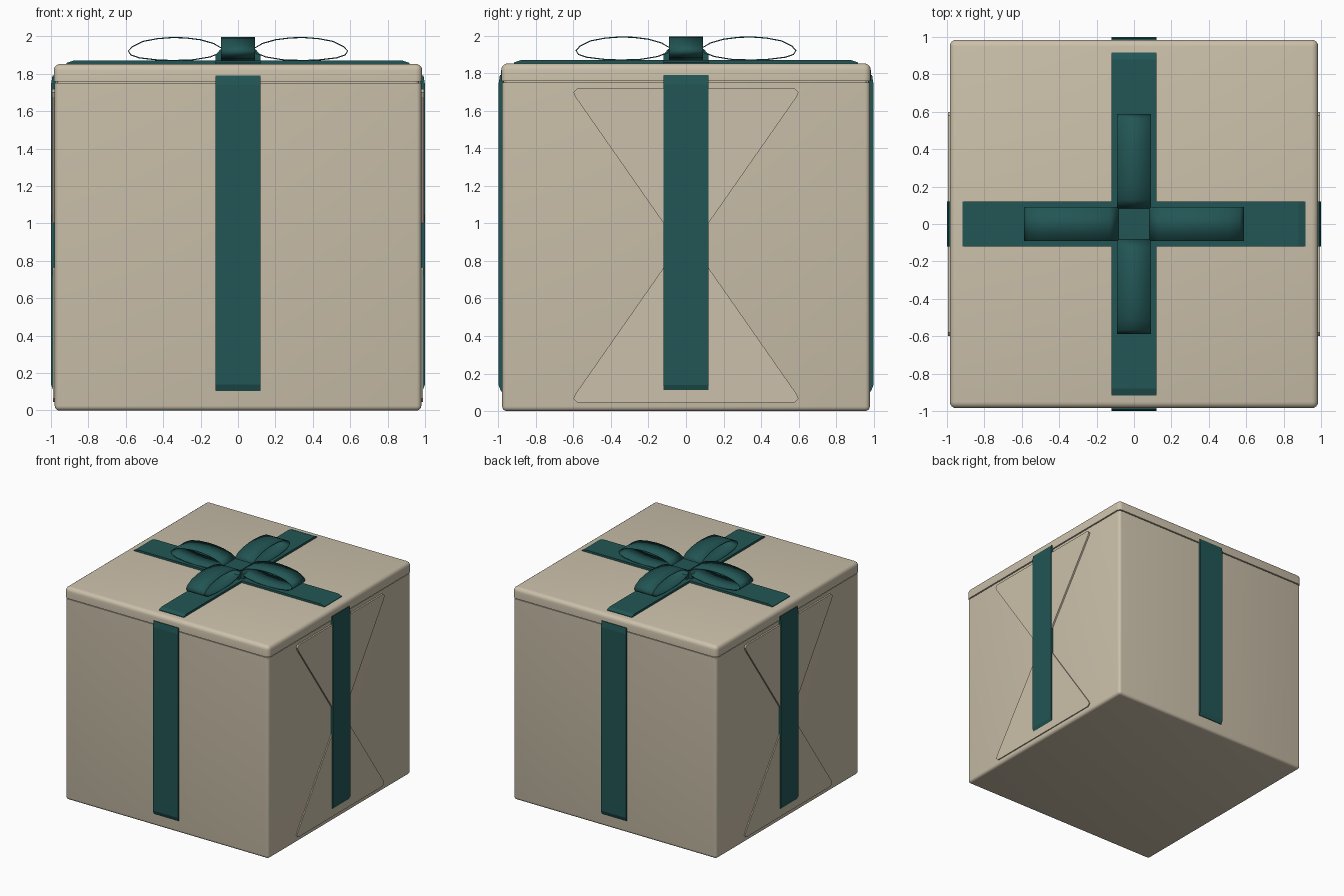
import bpy, bmesh, math
from mathutils import Matrix

if "Cube" in bpy.data.objects:
    bpy.data.objects.remove(bpy.data.objects["Cube"])


def material(name, rgb):
    m = bpy.data.materials.new(name)
    m.diffuse_color = (*rgb, 1)
    m.use_nodes = True
    m.node_tree.nodes["Principled BSDF"].inputs["Base Color"].default_value = m.diffuse_color
    return m


CARD = material("beige card", (0.60, 0.53, 0.405))
TEAL = material("teal ribbon", (0.016, 0.092, 0.09))


def finish(name, bm, mat, angle=0.0):
    """Turn a bmesh into an object, turned about the vertical axis."""
    bmesh.ops.recalc_face_normals(bm, faces=bm.faces)
    bm.transform(Matrix.Rotation(angle, 4, 'Z'))
    me = bpy.data.meshes.new(name)
    bm.to_mesh(me)
    bm.free()
    me.materials.append(mat)
    ob = bpy.data.objects.new(name, me)
    bpy.context.collection.objects.link(ob)
    return ob


def smooth(ob, deg=35):
    bpy.ops.object.select_all(action='DESELECT')
    ob.select_set(True)
    bpy.context.view_layer.objects.active = ob
    bpy.ops.object.shade_smooth_by_angle(angle=math.radians(deg))


def rounded_box(name, half, z0, z1, radius, round_z, mat):
    """Box with rounded upright edges and one rounded rim at height round_z."""
    bm = bmesh.new()
    bmesh.ops.create_cube(bm, size=1, matrix=Matrix.Translation((0, 0, (z0 + z1) / 2))
                          @ Matrix.Diagonal((2 * half, 2 * half, z1 - z0, 1)))
    edges = [e for e in bm.edges
             if abs(e.verts[0].co.z - e.verts[1].co.z) > 0.01
             or all(abs(v.co.z - round_z) < 0.001 for v in e.verts)]
    bmesh.ops.bevel(bm, geom=edges, offset=radius, segments=4, profile=0.5, affect='EDGES')
    smooth(finish(name, bm, mat))


def prism(name, pts, lo, hi, place, mat, angle=0.0):
    """Extrude a 2D outline from lo to hi; place maps (a, b, depth) to a point."""
    bm = bmesh.new()
    rings = [[bm.verts.new(place(a, b, d)) for a, b in pts] for d in (lo, hi)]
    n = len(pts)
    for i in range(n):
        j = (i + 1) % n
        bm.faces.new((rings[0][i], rings[0][j], rings[1][j], rings[1][i]))
    for r in rings:
        bm.faces.new(r)
    return finish(name, bm, mat, angle)


def across(r, z, d):      # outline seen edge-on, extruded sideways
    return (r, d, z)


def outward(t, z, d):     # outline seen face-on, extruded outward
    return (d, t, z)


# Box and lid, with a thin recessed seam between them
rounded_box("box_body", 0.98, 0.0, 1.752, 0.025, 0.0, CARD)
rounded_box("lid_seam", 0.968, 1.74, 1.77, 0.025, -1, CARD)
rounded_box("lid", 0.985, 1.759, 1.853, 0.035, 1.853, CARD)

# Triangular folded flaps on the two wrapped ends
TOP_FLAP = [(-0.58, 1.72), (-0.60, 1.70), (-0.59, 1.675), (0, 0.83),
            (0.59, 1.675), (0.60, 1.70), (0.58, 1.72)]
LOW_FLAP = [(t, 1.765 - z) for t, z in TOP_FLAP]
for side, ang in (("right", 0), ("left", math.pi)):
    prism("upper_flap_" + side, TOP_FLAP, 0.97, 0.994, outward, CARD, ang)
    prism("lower_flap_" + side, LOW_FLAP, 0.97, 0.989, outward, CARD, ang)

# Ribbon strips and bow loops, repeated on four sides
SIDE_STRIP = [(0.97, 0.105), (0.986, 0.105), (1.0, 0.14), (1.0, 1.74),
              (0.992, 1.79), (0.97, 1.79)]
TOP_STRIP = [(0.08, 1.84), (0.915, 1.84), (0.918, 1.858), (0.88, 1.871), (0.08, 1.871)]
LOOP = [(0.085, 1.935), (0.13, 1.962), (0.20, 1.982), (0.28, 1.992), (0.35, 1.994),
        (0.43, 1.988), (0.51, 1.973), (0.565, 1.945), (0.586, 1.922), (0.573, 1.901),
        (0.53, 1.886), (0.44, 1.875), (0.35, 1.871), (0.24, 1.875), (0.15, 1.89),
        (0.10, 1.91)]
for k, side in enumerate(("right", "back", "left", "front")):
    ang = k * math.pi / 2
    prism("side_ribbon_" + side, SIDE_STRIP, -0.12, 0.12, across, TEAL, ang)
    prism("top_ribbon_" + side, TOP_STRIP, -0.12, 0.12, across, TEAL, ang)
    # hollow loop: open strip given a little thickness
    bm = bmesh.new()
    rings = [[bm.verts.new((r, w, z)) for r, z in LOOP] for w in (-0.09, 0.09)]
    for i in range(len(LOOP)):
        j = (i + 1) % len(LOOP)
        bm.faces.new((rings[0][i], rings[0][j], rings[1][j], rings[1][i]))
    loop = finish("bow_loop_" + side, bm, TEAL, ang)
    mod = loop.modifiers.new("thickness", 'SOLIDIFY')
    mod.thickness = 0.006
    mod.offset = 0
    smooth(loop, 45)

# Knot: short tapered block in the middle, with a raised wrap
KNOT = [(-0.12, 1.85), (0.12, 1.85), (0.12, 1.90), (0.095, 1.93), (-0.095, 1.93), (-0.12, 1.90)]
prism("knot_across", KNOT, -0.09, 0.09, across, TEAL)
prism("knot_along", KNOT, -0.09, 0.09, across, TEAL, math.pi / 2)
